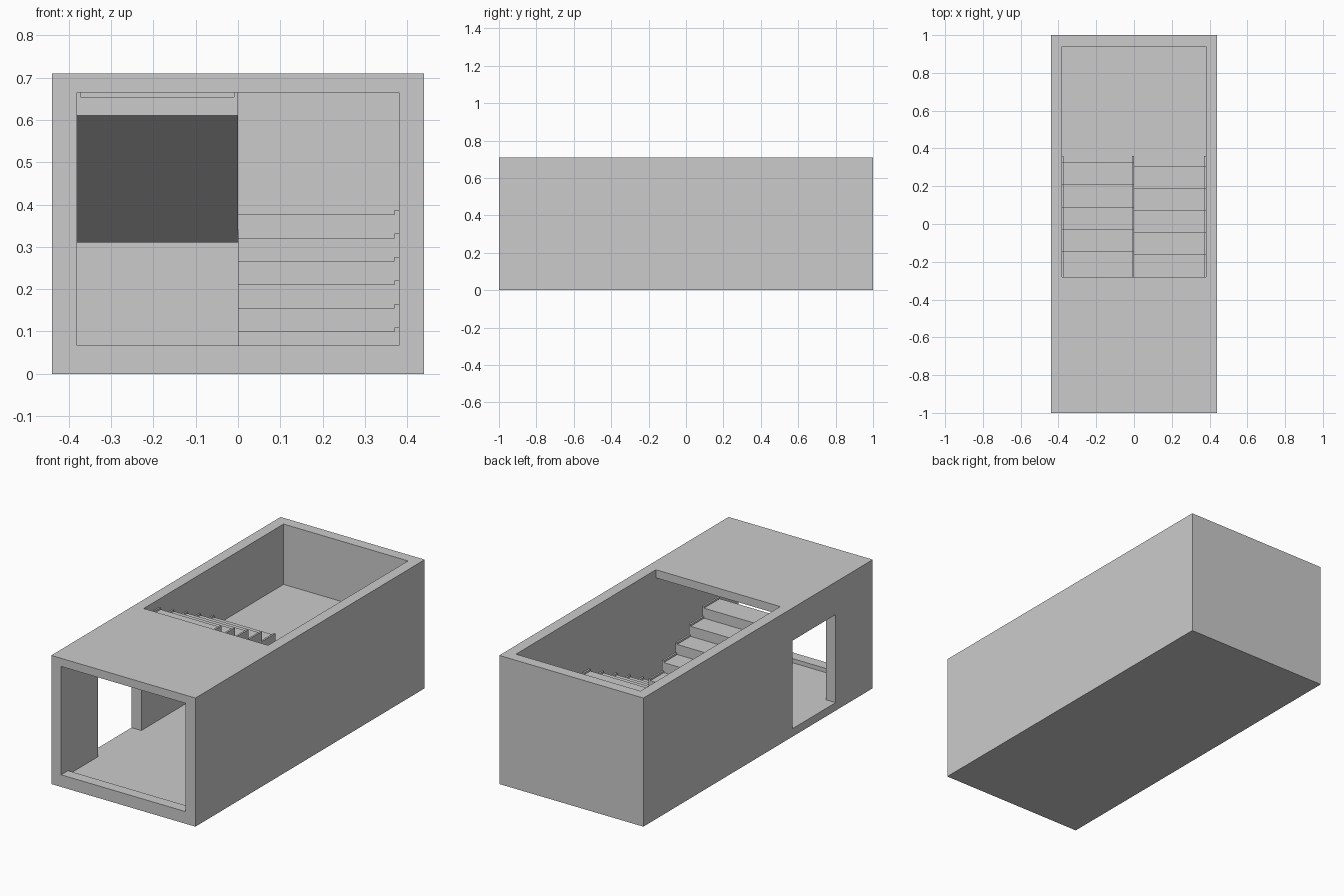
import bpy, bmesh

if "Cube" in bpy.data.objects:
    bpy.data.objects.remove(bpy.data.objects["Cube"])

HX, HY, H = 0.44, 1.0, 0.71      # outer half width, half length, height
IX, IY = 0.38, 0.94              # inner faces
BASE, CEIL = 0.044, 0.665        # floor level, ceiling level
STAIR_Y0, STAIR_Y1 = -0.28, 0.36 # stair run and roof opening edge
RISE = (H - BASE) / 12
GOING = 0.117
LAND = BASE + 6 * RISE
SLAB = 0.31                      # underside of landing


def extrude_profile(name, pts, x0, x1):
    """Extrude a (y, z) outline along x."""
    bm = bmesh.new()
    face = bm.faces.new([bm.verts.new((x0, y, z)) for y, z in pts])
    res = bmesh.ops.extrude_face_region(bm, geom=[face])
    moved = [g for g in res["geom"] if isinstance(g, bmesh.types.BMVert)]
    bmesh.ops.translate(bm, verts=moved, vec=(x1 - x0, 0, 0))
    bmesh.ops.recalc_face_normals(bm, faces=bm.faces)
    me = bpy.data.meshes.new(name)
    bm.to_mesh(me)
    bm.free()
    ob = bpy.data.objects.new(name, me)
    bpy.context.collection.objects.link(ob)
    return ob


def box(name, x0, x1, y0, y1, z0, z1):
    return extrude_profile(name, [(y0, z0), (y1, z0), (y1, z1), (y0, z1)], x0, x1)


# Shell: base, walls, front sill and partial roof
box("base_slab", -HX, HX, -HY, HY, 0, BASE)
box("right_wall", IX, HX, -HY, HY, BASE, H)
box("back_wall", -IX, IX, IY, HY, BASE, H)
box("front_sill", -IX, IX, -HY, -IY, BASE, 0.067)
box("roof_slab", -IX, IX, -HY, STAIR_Y0, CEIL, H)

# Left wall with a doorway reaching the floor
D0, D1, DTOP = -0.677, -0.30, 0.53
extrude_profile("left_wall", [(-HY, BASE), (D0, BASE), (D0, DTOP), (D1, DTOP),
                              (D1, BASE), (HY, BASE), (HY, H), (-HY, H)], -HX, -IX)

# Half landing
box("landing", -IX, IX, STAIR_Y1, IY, SLAB, LAND)


def lower_profile(up=0.0):
    """Flight climbing to the back, raised by 'up' for side skirts."""
    pts = [(STAIR_Y0, BASE)]
    y = STAIR_Y0
    for i in range(1, 7):
        z = BASE + i * RISE + up
        pts.append((y, z))
        y = STAIR_Y0 + i * GOING if i < 6 else STAIR_Y1
        pts.append((y, z))
    pts += [(STAIR_Y1, 0.29), (-0.155, BASE)]
    return pts


def upper_profile(up=0.0):
    """Flight climbing from the landing to the roof at the front."""
    pts = [(STAIR_Y1, SLAB), (STAIR_Y1, LAND + up)]
    y = 0.325
    for i in range(1, 6):
        pts.append((y, LAND + (i - 1) * RISE + up))
        pts.append((y, LAND + i * RISE + up))
        y -= GOING
    pts += [(STAIR_Y0, LAND + 5 * RISE + up), (STAIR_Y0, 0.61)]
    return pts


# Stair flights with thin stepped skirts at their sides
extrude_profile("lower_flight", lower_profile(), 0, 0.37)
extrude_profile("upper_flight", upper_profile(), -0.372, -0.01)
extrude_profile("lower_outer_skirt", lower_profile(0.01), 0.37, IX)
extrude_profile("upper_outer_skirt", upper_profile(0.01), -IX, -0.372)
extrude_profile("upper_inner_skirt", upper_profile(0.01), -0.01, 0)
